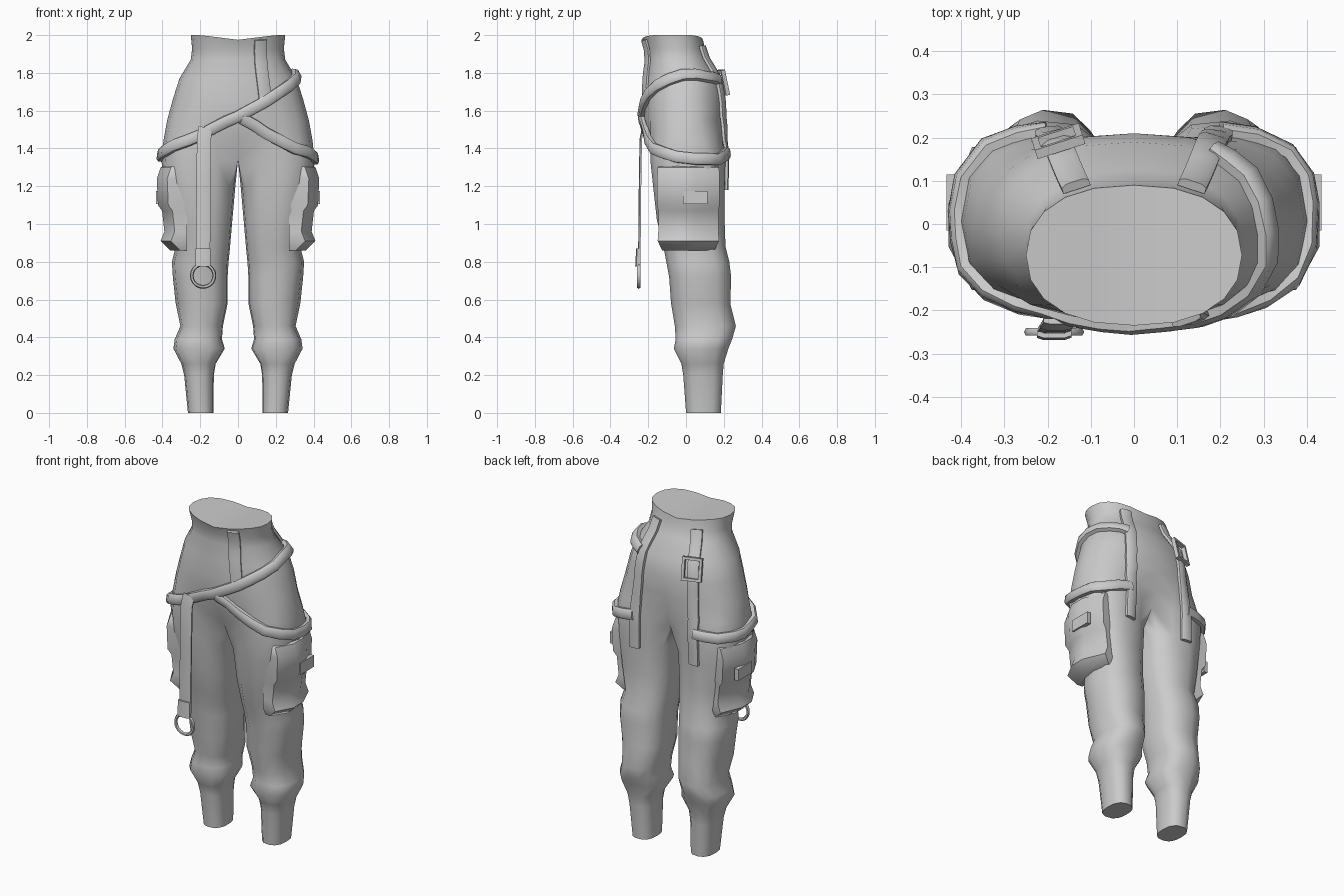
import bpy, bmesh, math
from mathutils import Vector
from mathutils.bvhtree import BVHTree

if "Cube" in bpy.data.objects:
    bpy.data.objects.remove(bpy.data.objects["Cube"])

grey = bpy.data.materials.new("grey_cloth")
grey.diffuse_color = (0.6, 0.6, 0.6, 1)
grey.use_nodes = True
grey.node_tree.nodes["Principled BSDF"].inputs["Base Color"].default_value = grey.diffuse_color


def finish(name, bm, angle=50, mirror=False):
    bmesh.ops.recalc_face_normals(bm, faces=bm.faces)
    me = bpy.data.meshes.new(name)
    bm.to_mesh(me)
    bm.free()
    ob = bpy.data.objects.new(name, me)
    bpy.context.collection.objects.link(ob)
    me.materials.append(grey)
    if mirror:
        m = ob.modifiers.new("mirror", 'MIRROR')
        m.use_clip = True
        m.merge_threshold = 0.002
    bpy.ops.object.select_all(action='DESELECT')
    ob.select_set(True)
    bpy.context.view_layer.objects.active = ob
    bpy.ops.object.shade_smooth_by_angle(angle=math.radians(angle))
    return ob


def loft(bm, rings, closed=True):
    vs = [[bm.verts.new(p) for p in r] for r in rings]
    n = len(vs[0])
    for a, b in zip(vs, vs[1:]):
        for i in range(n):
            j = (i + 1) % n
            bm.faces.new((a[i], a[j], b[j], b[i]))
    if closed:
        bm.faces.new(vs[0])
        bm.faces.new(vs[-1])
    return vs


# Trousers: one leg and half the hips, mirrored
# z, inner x, outer x, front y, back y, blend from leg to torso (-1 = separate leg)
SECTIONS = [
    (0.00, .13, .265, .00, .185, -1), (0.20, .128, .285, -.015, .195, -1),
    (0.26, .118, .30, -.025, .20, -1), (0.34, .07, .342, -.065, .225, -1),
    (0.39, .085, .335, -.055, .245, -1), (0.46, .08, .305, -.06, .265, -1),
    (0.58, .055, .33, -.08, .235, -1), (0.72, .055, .345, -.09, .24, -1),
    (0.80, .05, .35, -.105, .23, -1), (0.88, .042, .33, -.12, .21, -1),
    (1.02, .03, .365, -.155, .205, -1), (1.20, .014, .395, -.175, .205, -1),
    (1.34, .0, .405, -.19, .21, 0), (1.44, .0, .395, -.205, .21, .5),
    (1.55, .0, .375, -.225, .21, 1), (1.66, .0, .345, -.225, .21, 1),
    (1.77, .0, .31, -.222, .19, 1), (1.87, .0, .25, -.21, .125, 1),
    (1.93, .0, .243, -.215, .10, 1), (2.00, .0, .25, -.235, .09, 1)]
ANGLES = [-140 + 28 * i for i in range(11)] + [160, 180, 200]


def section(z, xi, xo, yf, yb, f):
    cx, rx, cy, ry = (xi + xo) / 2, (xo - xi) / 2, (yf + yb) / 2, (yb - yf) / 2
    pts = []
    for a in ANGLES:
        def se(v, e=0.8):
            return math.copysign(abs(v) ** e, v)
        t = math.radians(a)
        p = Vector((cx + rx * se(math.cos(t)), cy + ry * se(math.sin(t)), z))
        if f >= 0:
            if abs(a) < 140:
                u = math.radians(a * 90 / 140)
                q = Vector((xo * math.cos(u) ** .85, cy + ry * se(math.sin(u), .9), z))
                p = p.lerp(q, f)
            else:
                side = {140: 1, 160: .5, 180: 0, 200: -.5, -140: -1}[a]
                seam = ry * (.72 + .28 * f)
                p = Vector((0, cy + side * seam, z))
            if z > 1.95:                        # waistline dips at the middle
                p.z -= .025 * (1 - min(1, p.x / .2))
        pts.append(p)
    return pts


bm = bmesh.new()
loft(bm, [section(*s) for s in SECTIONS])
inner = [f for f in bm.faces if all(abs(v.co.x) < 1e-4 for v in f.verts)]
bmesh.ops.delete(bm, geom=inner, context='FACES')
trousers = finish("trousers", bm, 75, True)
bpy.context.view_layer.update()
tree = BVHTree.FromObject(trousers, bpy.context.evaluated_depsgraph_get())

# Cargo pockets: swollen six-sided bags on the outer thighs
PROFILE = [(.27, -.145), (.365, -.15), (.42, -.05), (.42, .045), (.365, .175), (.27, .165)]
bm = bmesh.new()
rings = []
for z, dx, sy in [(.86, -.06, .85), (.91, -.01, 1), (.96, -.03, .98), (1.07, -.018, .98),
                  (1.10, .004, 1.02), (1.24, .01, 1.02), (1.30, -.01, 1), (1.315, -.05, .9)]:
    rings.append([(x + dx * (1 if x > .3 else 0), .012 + (y - .012) * sy, z) for x, y in PROFILE])
loft(bm, rings)
finish("cargo_pockets", bm, 45, True)

# Flap tabs
bm = bmesh.new()
bmesh.ops.create_cube(bm, size=1)
for v in bm.verts:
    v.co = (.422 + v.co.x * .024, .05 + v.co.y * .13, 1.14 + v.co.z * .07)
finish("pocket_tabs", bm, 30, True)


def strap(name, path, width, thick, snap=True, normal=(0, -1, 0)):
    """Sweep a softened flat section along a path, laid on the cloth."""
    pts = []
    path = [Vector(p) for p in path]
    for a, b in zip(path, path[1:]):
        n = max(1, round((b - a).length / .07)) if snap else 1
        pts += [a.lerp(b, i / n) for i in range(n)]
    pts.append(path[-1])
    nor = [Vector(normal)] * len(pts)
    if snap:
        hits = [tree.find_nearest(p) for p in pts]
        nor = [h[1] for h in hits]
        nor = [(nor[max(i - 1, 0)] + nor[i] * 2 + nor[min(i + 1, len(nor) - 1)]).normalized()
               for i in range(len(nor))]
        pts = [h[0] + n * .006 for h, n in zip(hits, nor)]
    rings = []
    for i, (p, n) in enumerate(zip(pts, nor)):
        t = (pts[min(i + 1, len(pts) - 1)] - pts[max(i - 1, 0)]).normalized()
        s = t.cross(n).normalized()
        n = s.cross(t)
        w = width / 2
        rings.append([p + s * a * w + n * b * thick for a, b in
                      [(-1, -.3), (-1, .6), (-.6, 1), (.6, 1), (1, .6), (1, -.3)]])
    bm = bmesh.new()
    loft(bm, rings)
    return finish(name, bm, 40)


# Diagonal hip belt, wrapping both sides to the back straps
strap("diagonal_belt", [(-.2, .22, 1.37), (-.33, .17, 1.36), (-.41, .03, 1.36), (-.385, -.1, 1.385),
                        (-.2, -.22, 1.47), (0, -.24, 1.57), (.15, -.22, 1.65), (.26, -.14, 1.73),
                        (.31, -.02, 1.79), (.27, .12, 1.785), (.19, .2, 1.77)], .06, .024)
# Thigh belt on the other side
strap("thigh_belt", [(.02, -.24, 1.56), (.15, -.21, 1.48), (.3, -.17, 1.40), (.4, -.05, 1.355),
                     (.41, .05, 1.345), (.35, .16, 1.34), (.2, .22, 1.38)], .06, .024)
# Straps hanging from the waist
strap("front_waist_strap", [(.12, -.22, 1.975), (.13, -.22, 1.8), (.145, -.22, 1.66)], .068, .012)
for side, name in ((1, "back_strap"), (-1, "buckled_back_strap")):
    strap(name, [(side * .135, .09, 1.94), (side * .165, .16, 1.83), (side * .185, .21, 1.7),
                 (side * .195, .22, 1.45), (side * .2, .22, 1.18)], .066, .016)

# Long hanging strap, with its folded end and ring
strap("hanging_strap", [(-.172, -.222, 1.51), (-.18, -.236, 1.45), (-.183, -.24, 1.2),
                        (-.185, -.244, .78)], .075, .01, False)
strap("strap_fold", [(-.185, -.25, .87), (-.185, -.255, .775)], .08, .014, False)
bpy.ops.mesh.primitive_torus_add(location=(-.185, -.25, .727), rotation=(math.pi / 2, 0, 0),
                                 major_segments=20, minor_segments=6,
                                 major_radius=.06, minor_radius=.01)
ring = bpy.context.object
ring.name = "hanging_ring"
ring.data.materials.append(grey)
bpy.ops.object.shade_smooth_by_angle(angle=math.radians(60))

# Square buckle frame, laid on the back strap
loc, nrm, _, _ = tree.find_nearest(Vector((-.178, .2, 1.75)))
up = (Vector((0, 0, 1)) - nrm * nrm.z).normalized()
across = up.cross(nrm).normalized()
centre = loc + nrm * .024
bm = bmesh.new()
for along, other, reach, half in ((up, across, .05, .06), (across, up, .06, .05)):
    for s in (-1, 1):
        mid = centre + other * s * reach
        rings = [[mid + along * e * (half + .008) + other * a * .008 + nrm * b * .011
                  for a, b in ((-1, -1), (1, -1), (1, 1), (-1, 1))] for e in (-1, 1)]
        loft(bm, rings)
finish("buckle", bm, 30)
